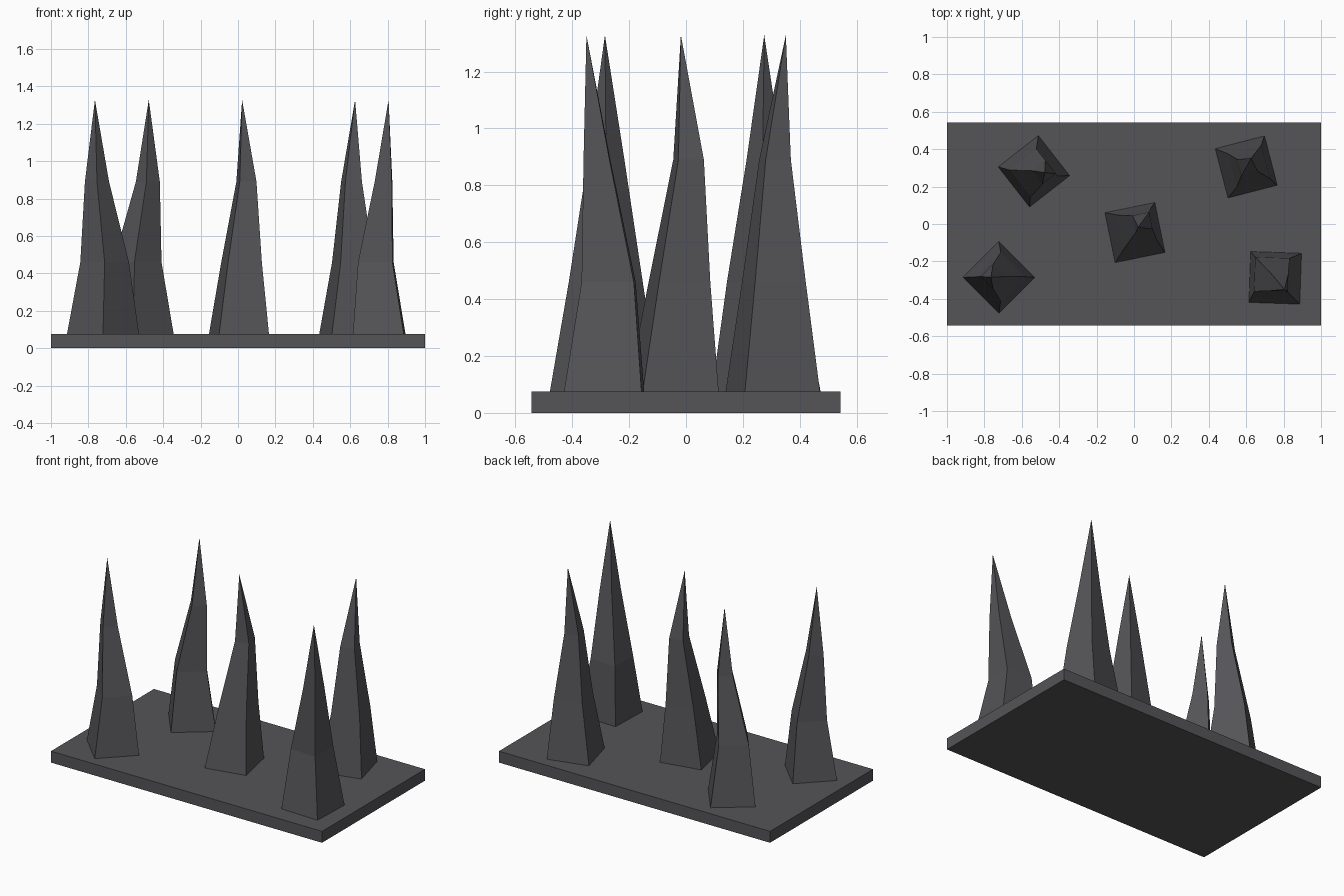
import bpy, bmesh, math

if "Cube" in bpy.data.objects:
    bpy.data.objects.remove(bpy.data.objects["Cube"])

iron = bpy.data.materials.new("dark_iron")
iron.diffuse_color = (0.09, 0.09, 0.098, 1)
iron.use_nodes = True
iron.node_tree.nodes["Principled BSDF"].inputs["Base Color"].default_value = iron.diffuse_color


def finish(name, bm):
    bmesh.ops.recalc_face_normals(bm, faces=bm.faces)
    mesh = bpy.data.meshes.new(name)
    bm.to_mesh(mesh)
    bm.free()
    mesh.materials.append(iron)
    obj = bpy.data.objects.new(name, mesh)
    bpy.context.collection.objects.link(obj)


# Base plate
bm = bmesh.new()
bmesh.ops.create_cube(bm, size=1)
for v in bm.verts:
    v.co = (v.co.x * 2, v.co.y * 1.085, (v.co.z + 0.5) * 0.076)
finish("base_plate", bm)

# Spike rings: height and corner radius; the last level is the tip
LEVELS = ((0.072, 0.193), (0.46, 0.130), (0.89, 0.0645))
TIP_Z = 1.328


def spike(name, turn, centres):
    """Four-sided spike whose ring centres wander on the way up."""
    bm = bmesh.new()
    rings = []
    for (z, r), (cx, cy) in zip(LEVELS, centres):
        angles = [math.radians(turn + 90 * i) for i in range(4)]
        rings.append([bm.verts.new((cx + r * math.cos(a), cy + r * math.sin(a), z))
                      for a in angles])
    tip = bm.verts.new((*centres[3], TIP_Z))
    for i in range(4):
        j = (i + 1) % 4
        for low, high in zip(rings, rings[1:]):
            bm.faces.new((low[i], low[j], high[j], high[i]))
        bm.faces.new((rings[-1][i], rings[-1][j], tip))
    bm.faces.new(rings[0][::-1])
    finish(name, bm)


# Five spikes: corner angle, then centres from bottom to tip
spike("spike_back_left", -7,
      [(-0.535, 0.282), (-0.538, 0.273), (-0.482, 0.277), (-0.477, 0.275)])
spike("spike_front_left", 0,
      [(-0.722, -0.286), (-0.713, -0.282), (-0.754, -0.281), (-0.765, -0.285)])
spike("spike_middle", 56.5,
      [(0.005, -0.046), (0.019, -0.023), (0.045, 0.009), (0.022, -0.018)])
spike("spike_back_right", 59.5,
      [(0.600, 0.305), (0.615, 0.309), (0.607, 0.313), (0.626, 0.351)])
spike("spike_front_right", 43,
      [(0.755, -0.288), (0.737, -0.272), (0.778, -0.313), (0.805, -0.350)])
